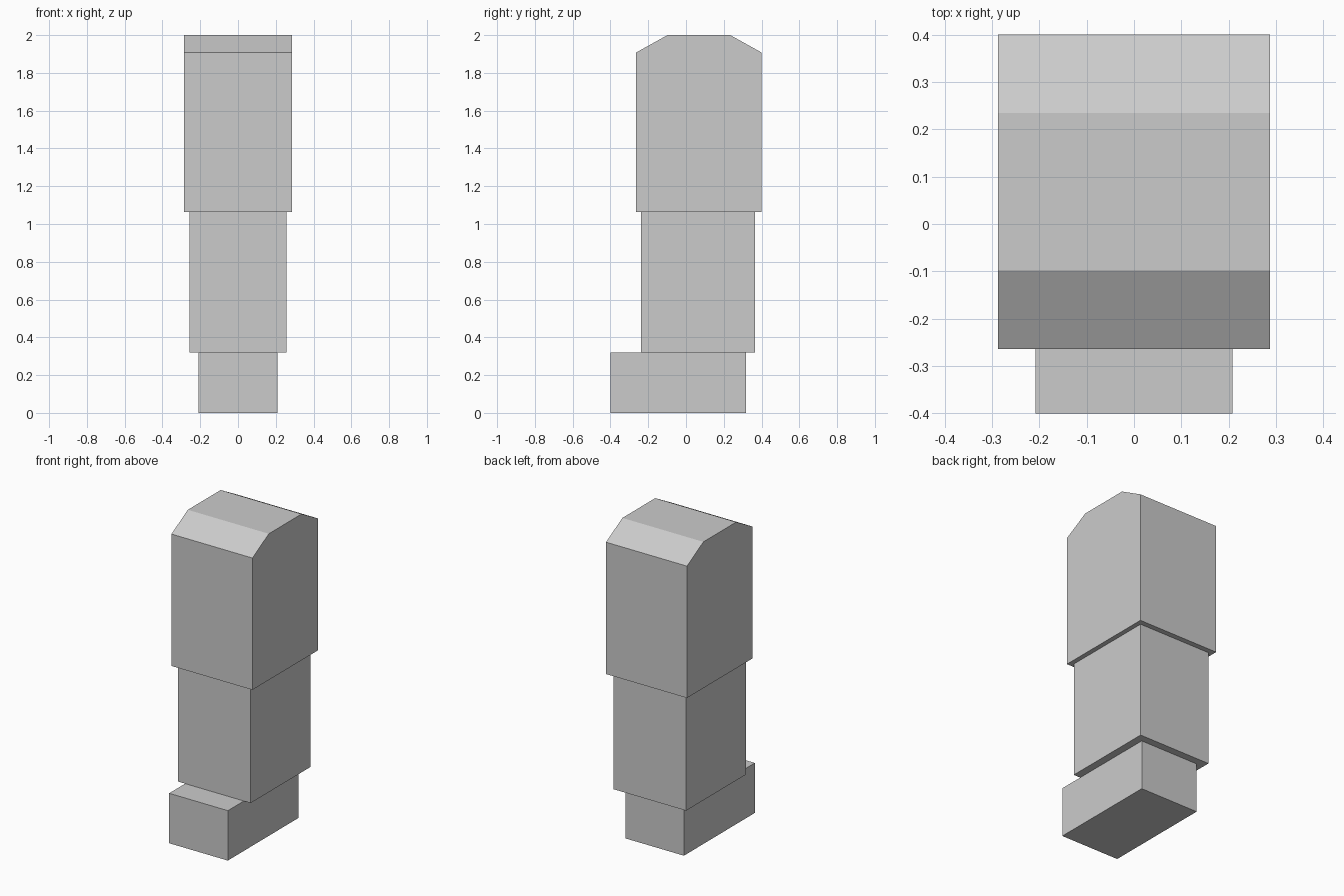
import bpy

if "Cube" in bpy.data.objects:
    bpy.data.objects.remove(bpy.data.objects["Cube"])


def extrude_profile(name, profile, half_width):
    """Extrude a (y, z) outline symmetrically along x."""
    n = len(profile)
    verts = [(x, y, z) for x in (-half_width, half_width) for y, z in profile]
    faces = [tuple(reversed(range(n))), tuple(range(n, 2 * n))]
    faces += [(i, (i + 1) % n, n + (i + 1) % n, n + i) for i in range(n)]
    mesh = bpy.data.meshes.new(name)
    mesh.from_pydata(verts, [], faces)
    obj = bpy.data.objects.new(name, mesh)
    bpy.context.collection.objects.link(obj)
    return obj


def box_profile(y0, y1, z0, z1):
    return [(y0, z0), (y1, z0), (y1, z1), (y0, z1)]


# Foot with the toe reaching forward
extrude_profile("foot", box_profile(-0.40, 0.318, 0.0, 0.32), 0.208)

# Middle segment
extrude_profile("lower_segment", box_profile(-0.238, 0.366, 0.32, 1.063), 0.257)

# Top segment with front and back edges chamfered
extrude_profile("upper_segment", [
    (-0.264, 1.063), (0.40, 1.063), (0.40, 1.908),
    (0.234, 2.0), (-0.098, 2.0), (-0.264, 1.908)], 0.287)
